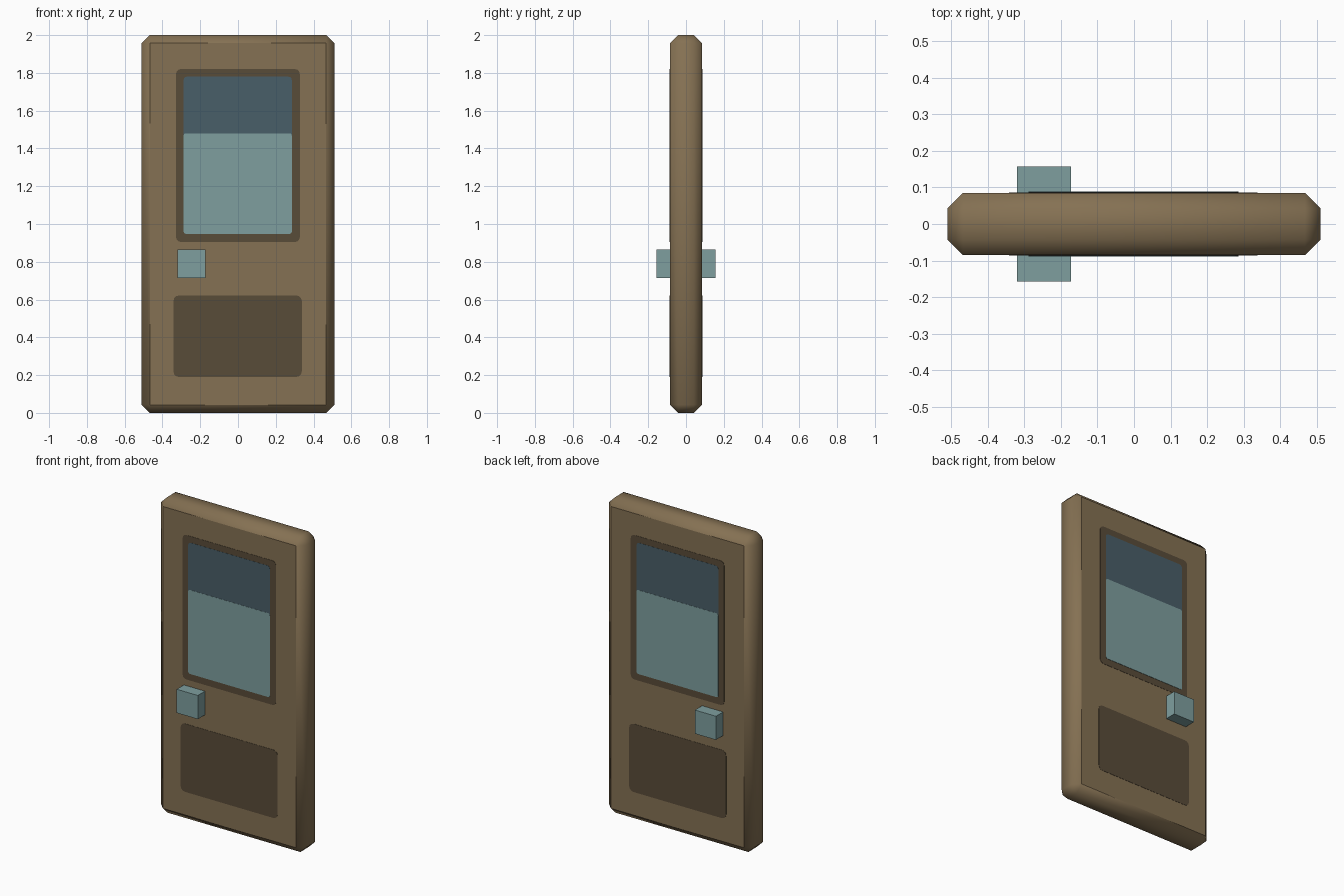
import bpy, bmesh, math
from mathutils import Vector

if "Cube" in bpy.data.objects:
    bpy.data.objects.remove(bpy.data.objects["Cube"])


def material(name, rgb):
    # sRGB 0-255 to linear
    m = bpy.data.materials.new(name)
    lin = [((c / 255 + 0.055) / 1.055) ** 2.4 for c in rgb]
    m.diffuse_color = (*lin, 1)
    m.use_nodes = True
    m.node_tree.nodes["Principled BSDF"].inputs["Base Color"].default_value = m.diffuse_color
    return m


WOOD = material("brown wood", (133, 113, 83))
TRIM = material("dark brown trim", (89, 76, 57))
GLASS = material("pale teal glass", (126, 159, 159))
SHADE = material("dark blue glass", (73, 94, 104))


def finish(name, bm, mat):
    bmesh.ops.recalc_face_normals(bm, faces=bm.faces)
    me = bpy.data.meshes.new(name)
    bm.to_mesh(me)
    bm.free()
    me.materials.append(mat)
    ob = bpy.data.objects.new(name, me)
    bpy.context.collection.objects.link(ob)
    return ob


def box(name, lo, hi, mat, bevel=0):
    lo, hi = Vector(lo), Vector(hi)
    bm = bmesh.new()
    bmesh.ops.create_cube(bm, size=1)
    for v in bm.verts:
        v.co = Vector([c * s for c, s in zip(v.co, hi - lo)]) + (lo + hi) / 2
    if bevel:
        bmesh.ops.bevel(bm, geom=bm.edges[:], offset=bevel, segments=1, affect='EDGES')
        bm.normal_update()
        # flat front and back, soft chamfered rim
        for f in bm.faces:
            f.smooth = abs(f.normal.y) < 0.9
    return finish(name, bm, mat)


def plate(name, x0, x1, z0, z1, top, mat, side, r=0.025):
    # thin rounded rectangle lying on the front (-1) or back (1) of the door
    corners = [(x1 - r, z1 - r, 0), (x0 + r, z1 - r, 90),
               (x0 + r, z0 + r, 180), (x1 - r, z0 + r, 270)]
    bm = bmesh.new()
    verts = []
    for cx, cz, start in corners:
        for i in range(4):
            a = math.radians(start + 30 * i)
            verts.append(bm.verts.new((cx + r * math.cos(a), side * 0.084, cz + r * math.sin(a))))
    face = bm.faces.new(verts)
    out = bmesh.ops.extrude_face_region(bm, geom=[face])["geom"]
    for v in out:
        if isinstance(v, bmesh.types.BMVert):
            v.co.y = side * top
    return finish(name, bm, mat)


# Door slab with chamfered edges
box("door_slab", (-0.51, -0.085, 0), (0.51, 0.085, 2), WOOD, bevel=0.043)

# Handle block on each face
for side, label in ((-1, "front"), (1, "back")):
    ys = sorted((side * 0.08, side * 0.157))
    box(label + "_handle", (-0.32, ys[0], 0.715), (-0.172, ys[1], 0.865), GLASS)
    # Window frame, dark pane, pale lower pane and lower panel
    plate(label + "_window_frame", -0.328, 0.327, 0.905, 1.82, 0.0865, TRIM, side)
    plate(label + "_window_upper_pane", -0.288, 0.285, 0.95, 1.78, 0.0875, SHADE, side, 0.018)
    plate(label + "_window_lower_pane", -0.288, 0.285, 0.948, 1.48, 0.0885, GLASS, side, 0.012)
    plate(label + "_lower_panel", -0.342, 0.338, 0.19, 0.622, 0.0865, TRIM, side, 0.03)
